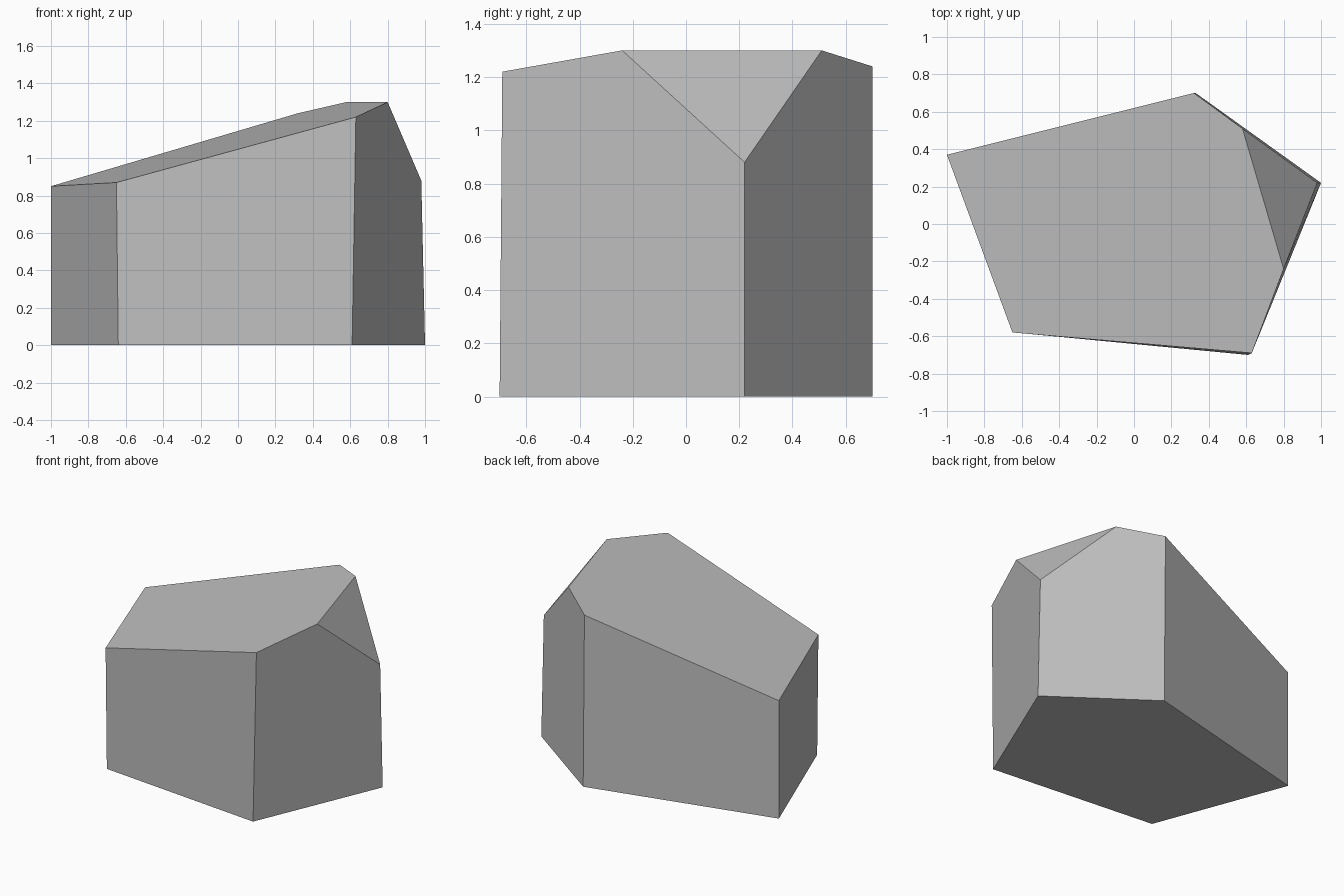
import bpy
import bmesh

cube = bpy.data.objects.get("Cube")
if cube:
    bpy.data.objects.remove(cube, do_unlink=True)

# Stone colour
grey = bpy.data.materials.new("stone_grey")
grey.use_nodes = True
colour = (0.52, 0.52, 0.52, 1)
grey.diffuse_color = colour
grey.node_tree.nodes["Principled BSDF"].inputs["Base Color"].default_value = colour

# Five-sided footprint, and the upper rim of the sloping crown
footprint = [(-1, 0.37), (-0.64, -0.58), (0.61, -0.7), (1, 0.22), (0.33, 0.7)]
rim = [(-1, 0.37, 0.85), (-0.65, -0.58, 0.87), (0.63, -0.69, 1.22),
       (0.8, -0.24, 1.3), (0.98, 0.22, 0.88), (0.58, 0.51, 1.3),
       (0.32, 0.7, 1.24)]

bm = bmesh.new()
base = [bm.verts.new((x, y, 0)) for x, y in footprint]
top = [bm.verts.new(p) for p in rim]

# Base, walls (the rim points above each footprint edge), crown, chipped corner
bm.faces.new(base[::-1])
walls = [(0, 1), (1, 2), (2, 3, 4), (4, 5, 6), (6, 0)]
for i, above in enumerate(walls):
    bm.faces.new([base[i], base[(i + 1) % len(base)]] + [top[k] for k in reversed(above)])
chip = top[3:6]
bm.faces.new(chip)
bm.faces.new([v for v in top if v is not chip[1]])
bmesh.ops.recalc_face_normals(bm, faces=bm.faces)

mesh = bpy.data.meshes.new("rock")
bm.to_mesh(mesh)
bm.free()
mesh.materials.append(grey)
rock = bpy.data.objects.new("rock", mesh)
bpy.context.collection.objects.link(rock)
